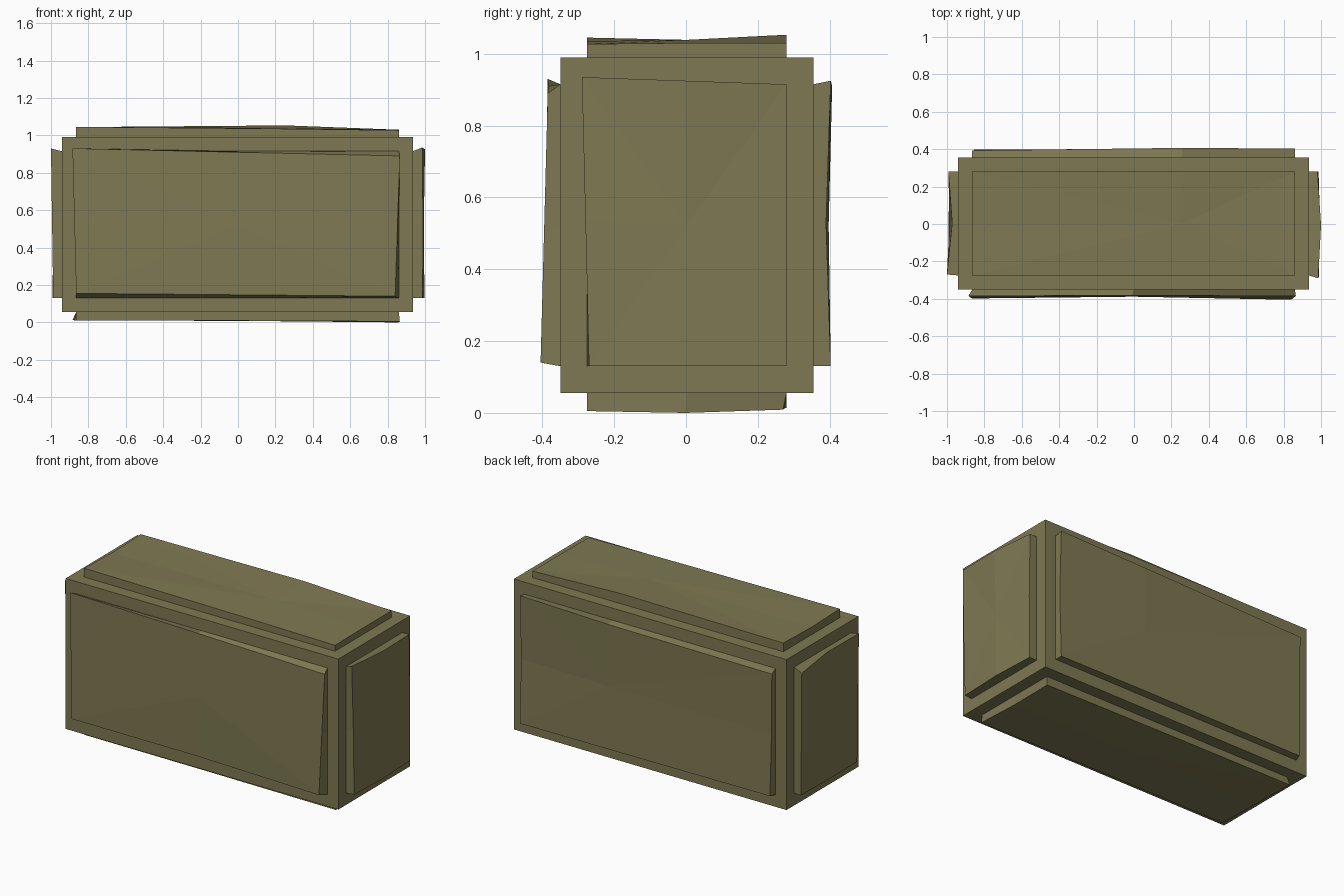
import bpy
import bmesh
from mathutils import Vector

cube = bpy.data.objects.get("Cube")
if cube:
    bpy.data.objects.remove(cube, do_unlink=True)

# One drab olive colour for everything
olive = bpy.data.materials.new("drab olive")
olive.use_nodes = True
colour = (0.21, 0.19, 0.085, 1)
olive.diffuse_color = colour
shader = next(n for n in olive.node_tree.nodes if n.type == "BSDF_PRINCIPLED")
shader.inputs["Base Color"].default_value = colour
shader.inputs["Roughness"].default_value = 0.9

LOW = Vector((-0.94, -0.35, 0.055))
HIGH = Vector((0.935, 0.355, 0.99))
MARGIN = 0.075
RING = [(-1, -1), (0, -1), (1, -1), (1, 0), (1, 1), (0, 1), (-1, 1), (-1, 0)]


def finish(bm, name):
    bmesh.ops.recalc_face_normals(bm, faces=bm.faces)
    mesh = bpy.data.meshes.new(name)
    bm.to_mesh(mesh)
    bm.free()
    mesh.materials.append(olive)
    obj = bpy.data.objects.new(name, mesh)
    bpy.context.collection.objects.link(obj)
    return obj


def add_body():
    bm = bmesh.new()
    bmesh.ops.create_cube(bm, size=1)
    for vert in bm.verts:
        for axis in range(3):
            vert.co[axis] = HIGH[axis] if vert.co[axis] > 0 else LOW[axis]
    finish(bm, "crate_body")


def add_panel(name, axis, side, heights, shifts, kink=0.0):
    """Uneven slab on one body face: heights run around the rim from the low
    corner, shifts move the four rim corners sideways (both in thousandths)."""
    across, along = [a for a in range(3) if a != axis]
    surface = (HIGH if side > 0 else LOW)[axis]
    centre, half = (LOW + HIGH) / 2, (HIGH - LOW) / 2

    def place(u, v, height, shift=(0, 0)):
        point = Vector()
        point[across] = centre[across] + u * (half[across] - MARGIN) + shift[0] / 1000
        point[along] = centre[along] + v * (half[along] - MARGIN) + shift[1] / 1000
        point[axis] = surface + side * height / 1000
        return point

    # Rim midpoints take the average shift of the neighbouring corners
    corners = [Vector(s) for s in shifts]
    moves = []
    for i, corner in enumerate(corners):
        moves += [corner, (corner + corners[(i + 1) % len(corners)]) / 2]

    bm = bmesh.new()
    base, rim = [], []
    for (u, v), height, move in zip(RING, heights, moves):
        u = u or kink
        base.append(bm.verts.new(place(u, v, 0)))
        rim.append(bm.verts.new(place(u, v, height, move)))
    middle = bm.verts.new(place(kink, 0, sum(heights[1::2]) / 4))
    bm.faces.new(base)
    for i in range(len(RING)):
        j = (i + 1) % len(RING)
        bm.faces.new((base[i], base[j], rim[j], rim[i]))
        bm.faces.new((rim[i], rim[j], middle))
    finish(bm, name)


add_body()

# Warped panels on all six sides
add_panel("front_panel", 1, -1, (48, 35, 55, 45, 35, 32, 35, 42),
          ((0, 25), (-20, 10), (5, -25), (-20, 15)))
add_panel("back_panel", 1, 1, (42, 48, 48, 35, 48, 52, 38, 34),
          ((10, 5), (0, 0), (0, 10), (0, -20)), kink=0.3)
add_panel("right_panel", 0, 1, (52, 62, 50, 52, 46, 65, 50, 54),
          ((5, 0), (0, 0), (0, 0), (-15, 20)))
add_panel("left_panel", 0, -1, (48, 52, 45, 50, 52, 32, 60, 54),
          ((5, 0), (0, 0), (0, -25), (5, 15)))
add_panel("top_panel", 2, 1, (55, 45, 37, 40, 40, 63, 54, 47),
          ((0, 0), (0, 0), (0, 0), (0, 0)), kink=0.3)
add_panel("bottom_panel", 2, -1, (45, 46, 50, 55, 46, 42, 42, 44),
          ((0, 0), (5, 0), (-10, -10), (-20, 0)))
